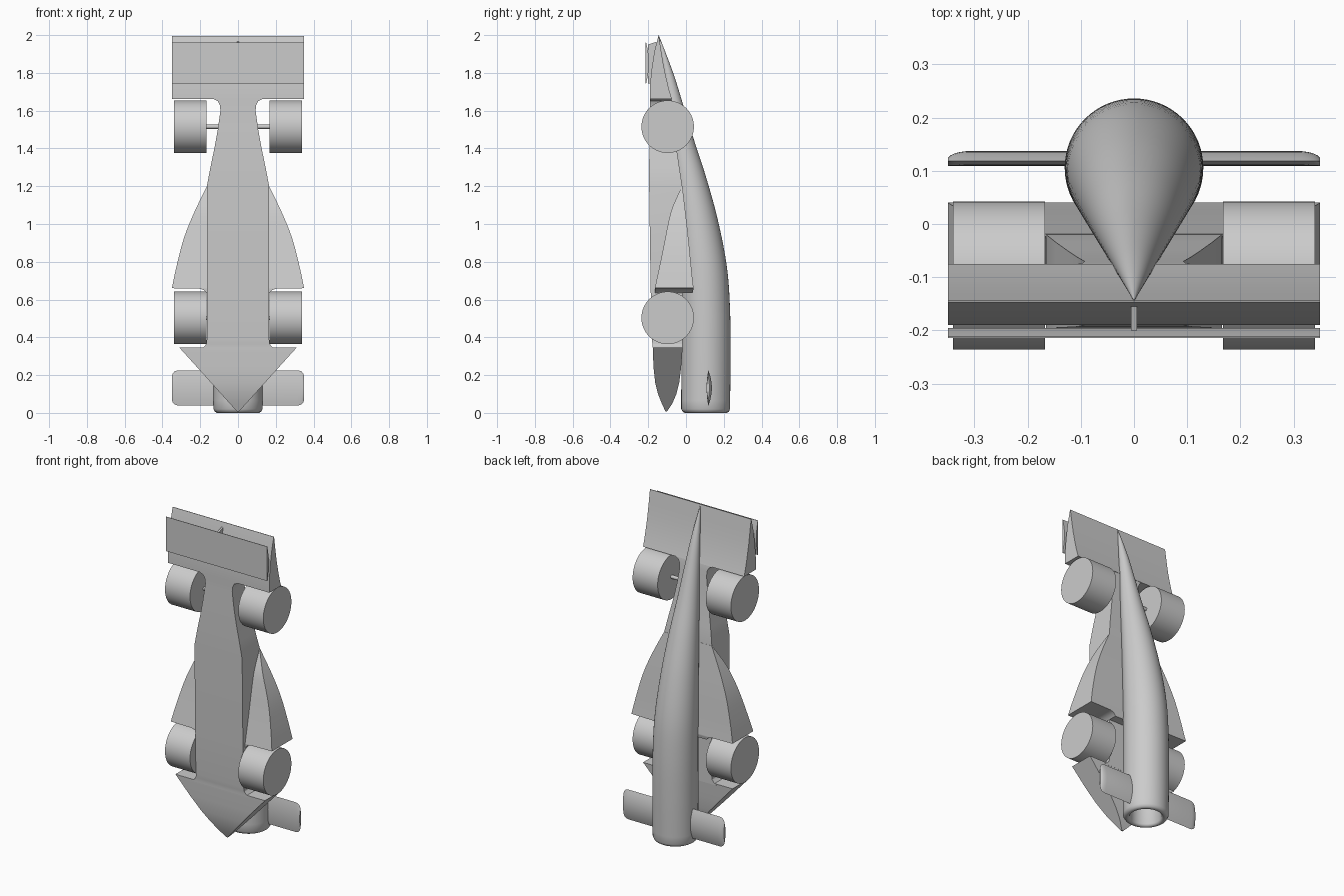
import bpy, bmesh
from math import sin, cos, pi, radians


def finish(name, bm, angle=30):
    bmesh.ops.recalc_face_normals(bm, faces=bm.faces)
    me = bpy.data.meshes.new(name)
    bm.to_mesh(me)
    bm.free()
    ob = bpy.data.objects.new(name, me)
    bpy.context.collection.objects.link(ob)
    bpy.ops.object.select_all(action='DESELECT')
    ob.select_set(True)
    bpy.context.view_layer.objects.active = ob
    bpy.ops.object.shade_smooth_by_angle(angle=radians(angle))
    return ob


def loft(name, rings, angle=30):
    """Skin a series of closed rings and cap both ends."""
    bm = bmesh.new()
    vs = [[bm.verts.new(p) for p in r] for r in rings]
    n = len(vs[0])
    for a, b in zip(vs, vs[1:]):
        for i in range(n):
            j = (i + 1) % n
            bm.faces.new((a[i], a[j], b[j], b[i]))
    bm.faces.new(vs[0])
    bm.faces.new(vs[-1])
    return finish(name, bm, angle)


def circle(z, y, r, n=64):
    return [(r * cos(2 * pi * i / n), y + r * sin(2 * pi * i / n), z) for i in range(n)]


def spline(pts, z):
    """Smooth Catmull-Rom lookup of a value against z."""
    for k in range(len(pts) - 1):
        (z0, a), (z1, b) = pts[k], pts[k + 1]
        if z <= z1:
            break
    p, q = pts[max(k - 1, 0)], pts[min(k + 2, len(pts) - 1)]
    h = z1 - z0
    t = (z - z0) / h
    m0 = (b - p[1]) / (z1 - p[0]) * h
    m1 = (q[1] - a) / (q[0] - z0) * h
    return ((2*t**3 - 3*t*t + 1) * a + (t**3 - 2*t*t + t) * m0
            + (3*t*t - 2*t**3) * b + (t**3 - t*t) * m1)


def boxes(name, stations):
    """Loft of rectangles: z, half width, low y, high y."""
    return loft(name, [[(-w, a, z), (w, a, z), (w, b, z), (-w, b, z)]
                       for z, w, a, b in stations])


# Fuselage: a circle shrinking toward the nose tip, with a rear bore
top = [(0.02, 0.232), (0.3, 0.235), (0.55, 0.232), (0.77, 0.216), (1.02, 0.168),
       (1.25, 0.105), (1.46, 0.037), (1.64, -0.018), (1.8, -0.068), (2.0, -0.144)]
rings = [circle(0.35, 0.105, 0.088), circle(0.012, 0.105, 0.09),
         circle(0.003, 0.105, 0.096), circle(0, 0.105, 0.104),
         circle(0.0, 0.105, 0.112), circle(0.006, 0.105, 0.122)]
for i in range(45):
    z = 0.02 + 1.98 * i / 44
    s = (spline(top, z) + 0.145) / 0.382
    rings.append(circle(z, -0.145 + 0.252 * s, max(0.131 * s, 0.0004)))
loft("fuselage", rings, 40)

# Chassis floor block, narrowing toward the front wing
boxes("chassis", [(0.335, 0.2, -0.176, -0.018), (0.347, 0.182, -0.176, -0.018),
                  (0.365, 0.168, -0.178, -0.018), (0.39, 0.165, -0.18, -0.018),
                  (0.65, 0.165, -0.187, -0.018), (1.2, 0.165, -0.195, -0.02),
                  (1.3, 0.146, -0.195, -0.035), (1.4, 0.125, -0.194, -0.05),
                  (1.5, 0.107, -0.193, -0.062), (1.6, 0.093, -0.19, -0.07),
                  (1.63, 0.096, -0.19, -0.073), (1.65, 0.106, -0.19, -0.075),
                  (1.662, 0.13, -0.19, -0.077)])

# Pointed rear diffuser
boxes("diffuser", [(0.008, 0.006, -0.109, -0.1), (0.05, 0.044, -0.128, -0.072),
                   (0.1, 0.089, -0.148, -0.051), (0.16, 0.143, -0.163, -0.036),
                   (0.24, 0.215, -0.172, -0.026), (0.345, 0.31, -0.176, -0.018)])

# Side pods: curved blades growing out of the chassis
width = [(0.66, 0.35), (0.77, 0.327), (0.92, 0.288), (1.05, 0.237), (1.2, 0.165)]
low = [(0.66, -0.165), (0.84, -0.127), (1.0, -0.095), (1.08, -0.075), (1.2, -0.022)]
high = [(0.66, 0.04), (0.72, 0.033), (0.95, 0.01), (1.2, -0.019)]
pods = [(0.635, 0.166, -0.165, 0.035), (0.65, 0.18, -0.165, 0.038), (0.658, 0.205, -0.165, 0.04)]
for i in range(17):
    z = 0.66 + 0.54 * i / 16
    pods.append((z, spline(width, z), spline(low, z), spline(high, z)))
boxes("side_pods", pods)

# Front wing: wedge with a hollowed upper face
profile = [(-0.1465, 1.995), (-0.1435, 1.995), (-0.132, 1.92), (-0.119, 1.84),
           (-0.104, 1.77), (-0.088, 1.705), (-0.075, 1.662), (-0.19, 1.662),
           (-0.19, 1.74), (-0.182, 1.82), (-0.168, 1.91)]
loft("front_wing", [[(x, y, z) for y, z in profile] for x in (-0.35, 0.35)])

# Front flap with a curved back, and its small central pylon
flap = [(-0.214, 1.745), (-0.214, 1.96)]
flap += [(-0.211 + 0.016 * sin(pi * t / 10), 1.96 - 0.0215 * t) for t in range(11)]
loft("front_flap", [[(x, y, z) for y, z in flap] for x in (-0.35, 0.35)])
strut = [(-0.2, 1.745), (-0.2, 1.95), (-0.155, 1.965), (-0.18, 1.745)]
loft("flap_pylon", [[(x, y, z) for y, z in strut] for x in (-0.006, 0.006)])

# Rear wing: thin lens halves with rounded tips
for side, tag in ((-1, "left"), (1, "right")):
    tips = []
    for x, h, t in ((0.11, 1, 1), (0.315, 1, 1), (0.328, 0.975, 0.9), (0.338, 0.92, 0.75),
                    (0.346, 0.82, 0.55), (0.35, 0.65, 0.3)):
        ring = []
        for k in range(13):
            u = -1 + k / 6
            ring.append((side * x, 0.118 + 0.019 * (1 - u * u) * t, 0.132 + 0.093 * u * h))
        for k in range(11, 0, -1):
            u = -1 + k / 6
            ring.append((side * x, 0.118 - 0.009 * (1 - u * u), 0.132 + 0.093 * u * h))
        tips.append(ring)
    loft("rear_wing_" + tag, tips)


# Wheels and axles
def rod(name, x0, x1, z, r, n=64):
    return loft(name, [[(x, -0.097 + r * cos(2 * pi * i / n), z + r * sin(2 * pi * i / n))
                        for i in range(n)] for x in (x0, x1)])


for where, z in (("front", 1.515), ("rear", 0.503)):
    rod(where + "_axle", -0.18, 0.18, z, 0.011, 24)
    for side, tag in ((-1, "left"), (1, "right")):
        rod(where + "_wheel_" + tag, side * 0.167, side * 0.34, z, 0.139)
